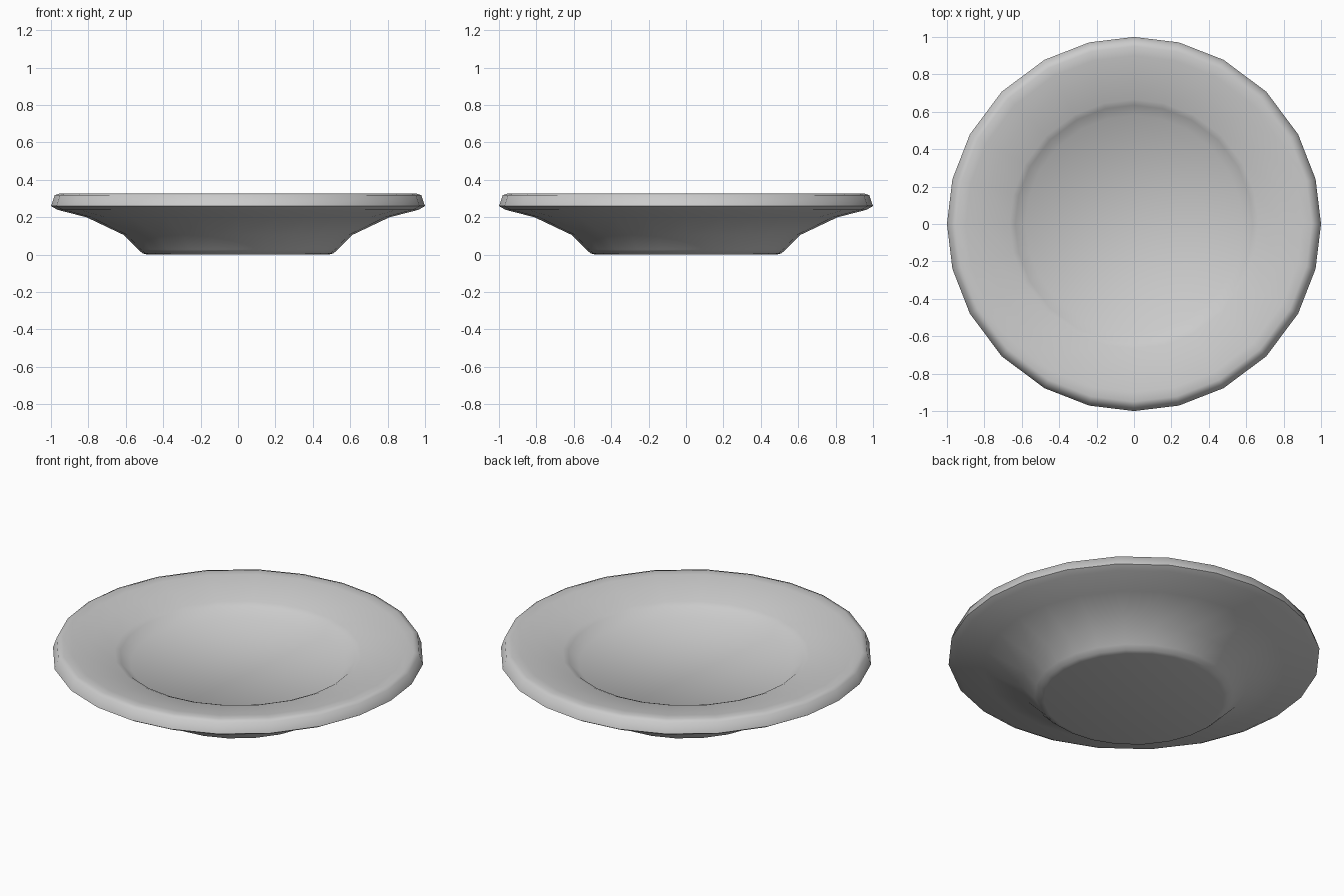
import bpy, bmesh, math

if "Cube" in bpy.data.objects:
    bpy.data.objects.remove(bpy.data.objects["Cube"])

# Slightly uneven 24-sided ring, repeated per quadrant
quarter = [0, 13.9, 28.7, 45, 61.3, 76.1]
angles = [math.radians(90 * q + a) for q in range(4) for a in quarter]

# Plate profile (radius, height): underside, rolled rim, well, floor
profile = [(0.485, 0.0), (0.51, 0.007), (0.535, 0.028), (0.61, 0.105),
           (0.81, 0.2), (0.965, 0.24), (1.0, 0.26), (0.98, 0.318),
           (0.95, 0.328), (0.90, 0.325), (0.80, 0.305), (0.665, 0.275),
           (0.635, 0.262), (0.58, 0.216)]

bm = bmesh.new()
rings = [[bm.verts.new((r * math.cos(a), r * math.sin(a), z)) for a in angles]
         for r, z in profile]
n = len(angles)
for low, high in zip(rings, rings[1:]):
    for i in range(n):
        j = (i + 1) % n
        bm.faces.new((low[i], low[j], high[j], high[i]))

# Foot and floor discs
bm.faces.new(rings[0][::-1])
bm.faces.new(rings[-1])
bmesh.ops.recalc_face_normals(bm, faces=bm.faces)

mesh = bpy.data.meshes.new("plate")
bm.to_mesh(mesh)
bm.free()
plate = bpy.data.objects.new("plate", mesh)
bpy.context.collection.objects.link(plate)
bpy.context.view_layer.objects.active = plate
plate.select_set(True)
bpy.ops.object.shade_smooth_by_angle(angle=math.radians(60))
